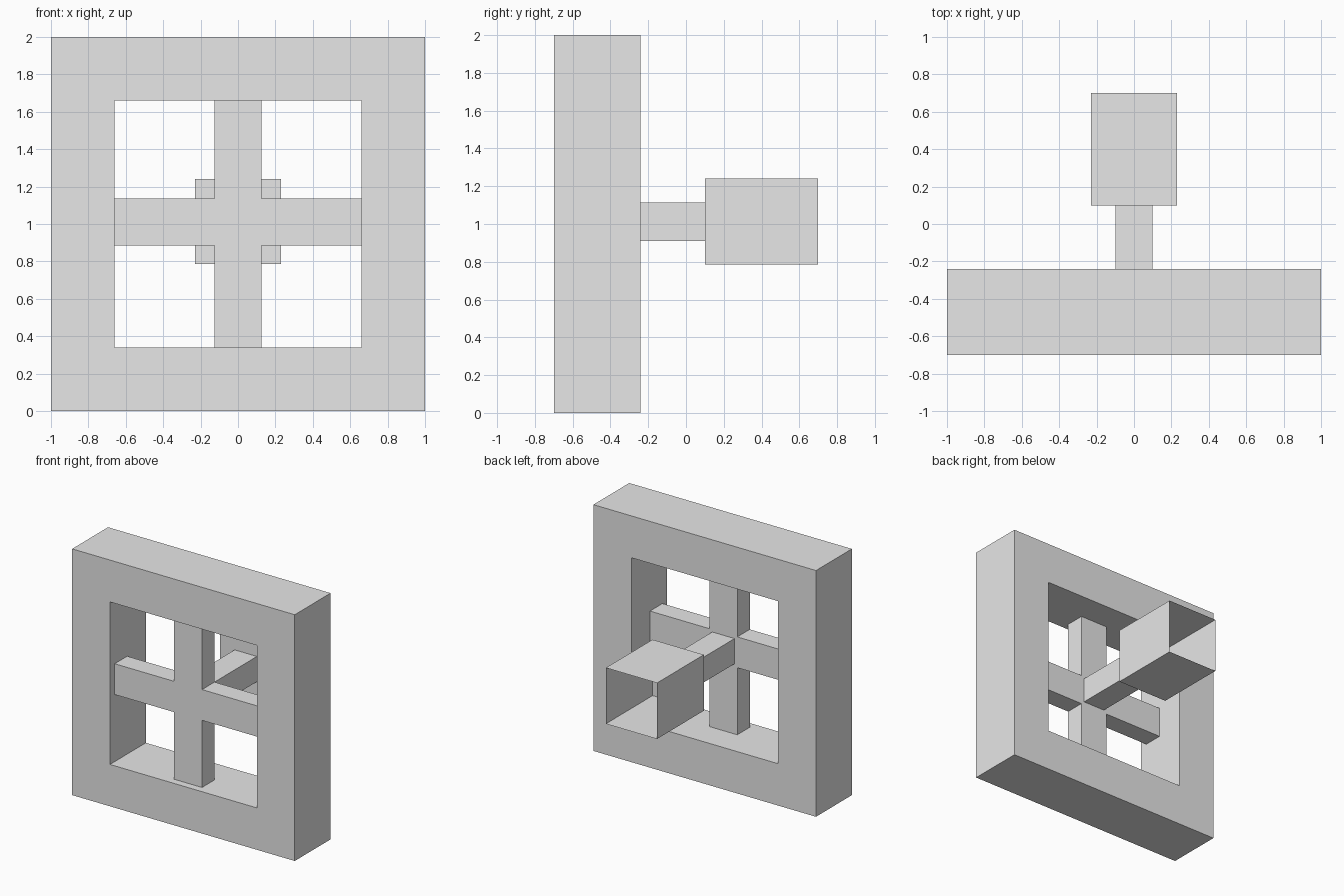
import bpy
import bmesh
from mathutils import Vector

default = bpy.data.objects.get("Cube")
if default:
    bpy.data.objects.remove(default, do_unlink=True)

grey = bpy.data.materials.new("light_grey")
grey.use_nodes = True
grey.diffuse_color = (0.8, 0.8, 0.8, 1)
grey.node_tree.nodes["Principled BSDF"].inputs["Base Color"].default_value = (0.8, 0.8, 0.8, 1)


def finish(name, bm):
    """Turn a bmesh into a named grey object."""
    mesh = bpy.data.meshes.new(name)
    bm.to_mesh(mesh)
    bm.free()
    mesh.materials.append(grey)
    obj = bpy.data.objects.new(name, mesh)
    bpy.context.collection.objects.link(obj)
    return obj


def box(name, low, high, open_back=False):
    """Box between two corners, optionally without its back face."""
    low, high = Vector(low), Vector(high)
    bm = bmesh.new()
    bmesh.ops.create_cube(bm, size=1)
    bmesh.ops.scale(bm, vec=high - low, verts=bm.verts)
    bmesh.ops.translate(bm, vec=(low + high) / 2, verts=bm.verts)
    if open_back:
        bm.normal_update()
        back = [f for f in bm.faces if f.normal.y > 0.9]
        bmesh.ops.delete(bm, geom=back, context='FACES_ONLY')
    return finish(name, bm)


def square_frame(name, outer, inner, front, back, mid):
    """Square ring with a square opening, extruded from front to back."""
    corners = [(-1, -1), (1, -1), (1, 1), (-1, 1)]
    bm = bmesh.new()
    loops = [[bm.verts.new((x * r, y, mid + z * r)) for x, z in corners]
             for r, y in ((outer, front), (inner, front), (inner, back), (outer, back))]
    for k in range(4):
        a, b = loops[k], loops[(k + 1) % 4]
        for i in range(4):
            j = (i + 1) % 4
            bm.faces.new((a[i], a[j], b[j], b[i]))
    bmesh.ops.recalc_face_normals(bm, faces=bm.faces)
    return finish(name, bm)


# Deep square surround
square_frame("frame", 1.0, 0.66, -0.7, -0.24, 1.0)

# Crossed bars inside the opening; the horizontal one is split by the upright
bar_front, bar_back = -0.64, -0.48
box("vertical_bar", (-0.125, bar_front, 0.34), (0.125, bar_back, 1.66))
for side, x0, x1 in (("right", -0.66, -0.125), ("left", 0.125, 0.66)):
    box("horizontal_bar_" + side, (x0, bar_front, 0.885), (x1, bar_back, 1.135))

# Stem from the cross to the rear box
box("stem", (-0.1, bar_back, 0.91), (0.1, 0.1, 1.115))

# Thin-walled box, open at the back
box("rear_box", (-0.23, 0.1, 0.785), (0.23, 0.7, 1.24), open_back=True)
